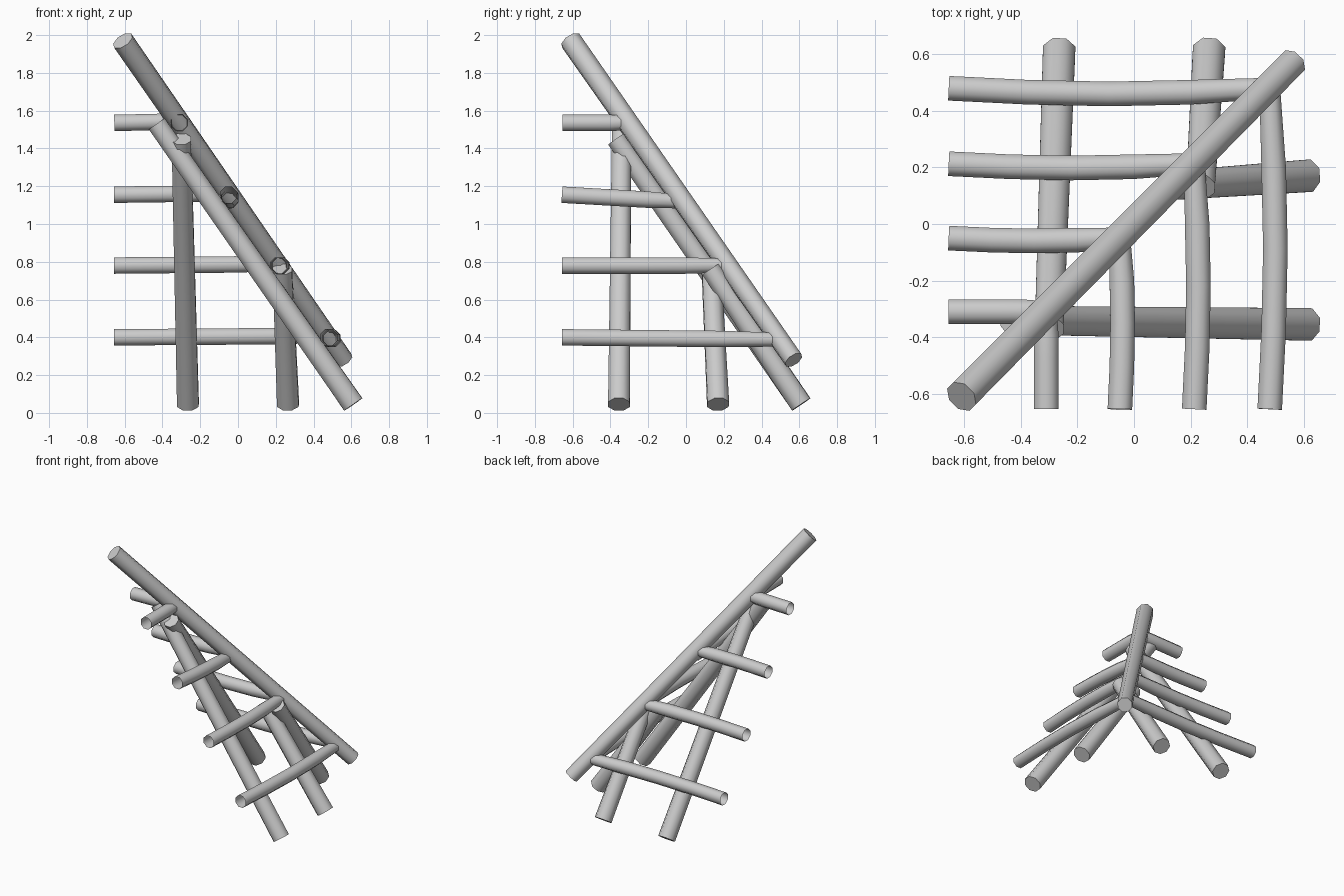
import bpy, bmesh, math
from mathutils import Vector

if "Cube" in bpy.data.objects:
    bpy.data.objects.remove(bpy.data.objects["Cube"], do_unlink=True)

grey = bpy.data.materials.new("pale grey")
grey.use_nodes = True
colour = (0.6, 0.6, 0.6, 1)
grey.diffuse_color = colour
grey.node_tree.nodes["Principled BSDF"].inputs["Base Color"].default_value = colour

SIDES = 8


def pole(name, points, radii, open_start=False):
    """Octagonal pole swept along a path, capped at the end and usually the start."""
    pts = [Vector(p) for p in points]
    bm = bmesh.new()
    rings = []
    side = None
    for i, (p, r) in enumerate(zip(pts, radii)):
        tangent = (pts[min(i + 1, len(pts) - 1)] - pts[max(i - 1, 0)]).normalized()
        if side is None:
            side = tangent.cross(Vector((0, 0, 1)))
        side = (side - tangent * side.dot(tangent)).normalized()
        up = tangent.cross(side)
        ring = []
        for k in range(SIDES):
            a = math.tau * (k + 0.5) / SIDES
            ring.append(bm.verts.new(p + r * (side * math.cos(a) + up * math.sin(a))))
        rings.append(ring)
    for a, b in zip(rings, rings[1:]):
        for k in range(SIDES):
            n = (k + 1) % SIDES
            bm.faces.new((a[k], a[n], b[n], b[k]))
    if not open_start:
        bm.faces.new(rings[0][::-1])
    bm.faces.new(rings[-1])
    bmesh.ops.recalc_face_normals(bm, faces=bm.faces)
    mesh = bpy.data.meshes.new(name)
    bm.to_mesh(mesh)
    bm.free()
    mesh.materials.append(grey)
    obj = bpy.data.objects.new(name, mesh)
    bpy.context.collection.objects.link(obj)
    bpy.ops.object.select_all(action="DESELECT")
    obj.select_set(True)
    bpy.context.view_layer.objects.active = obj
    bpy.ops.object.shade_smooth_by_angle(angle=math.radians(60))


# Sloping ridge pole
pole("ridge_pole", [(-0.61, -0.61, 1.97), (0.56, 0.57, 0.28)], [0.06, 0.053])

# Rafters leaning against the ridge
rafters = {
    "long_back_rafter": [(-0.30, -0.37, 1.45), (-0.265, 0.61, 0.045)],
    "short_back_rafter": [(0.235, 0.13, 0.76), (0.265, 0.61, 0.045)],
    "long_side_rafter": [(-0.43, -0.34, 1.53), (0.61, -0.355, 0.045)],
    "short_side_rafter": [(0.12, 0.135, 0.75), (0.61, 0.17, 0.045)],
}
for name, path in rafters.items():
    pole(name, path, [0.055, 0.062])

# Horizontal rungs, in pairs meeting at the ridge: position, height, bend, drop
rungs = [(-0.31, 1.535, 0, 0), (-0.05, 1.155, 0.01, 0.035),
         (0.213, 0.78, 0.015, 0), (0.48, 0.4, 0.02, 0.012)]
for i, (pos, z, bend, drop) in enumerate(rungs, 1):
    start, end = -0.655, pos
    xs, ys = [], []
    steps = 4
    for s in range(steps + 1):
        t = s / steps
        along = start + (end - start) * t
        sway = bend * math.sin(math.pi * t)
        xs.append((along, pos - sway, z + 0.008 * t))
        ys.append((pos + sway, along, z - drop * t))
    radii = [0.047] * steps + [0.04]
    pole(f"side_rung_{i}", xs, radii, open_start=True)
    pole(f"front_rung_{i}", ys, radii, open_start=True)
